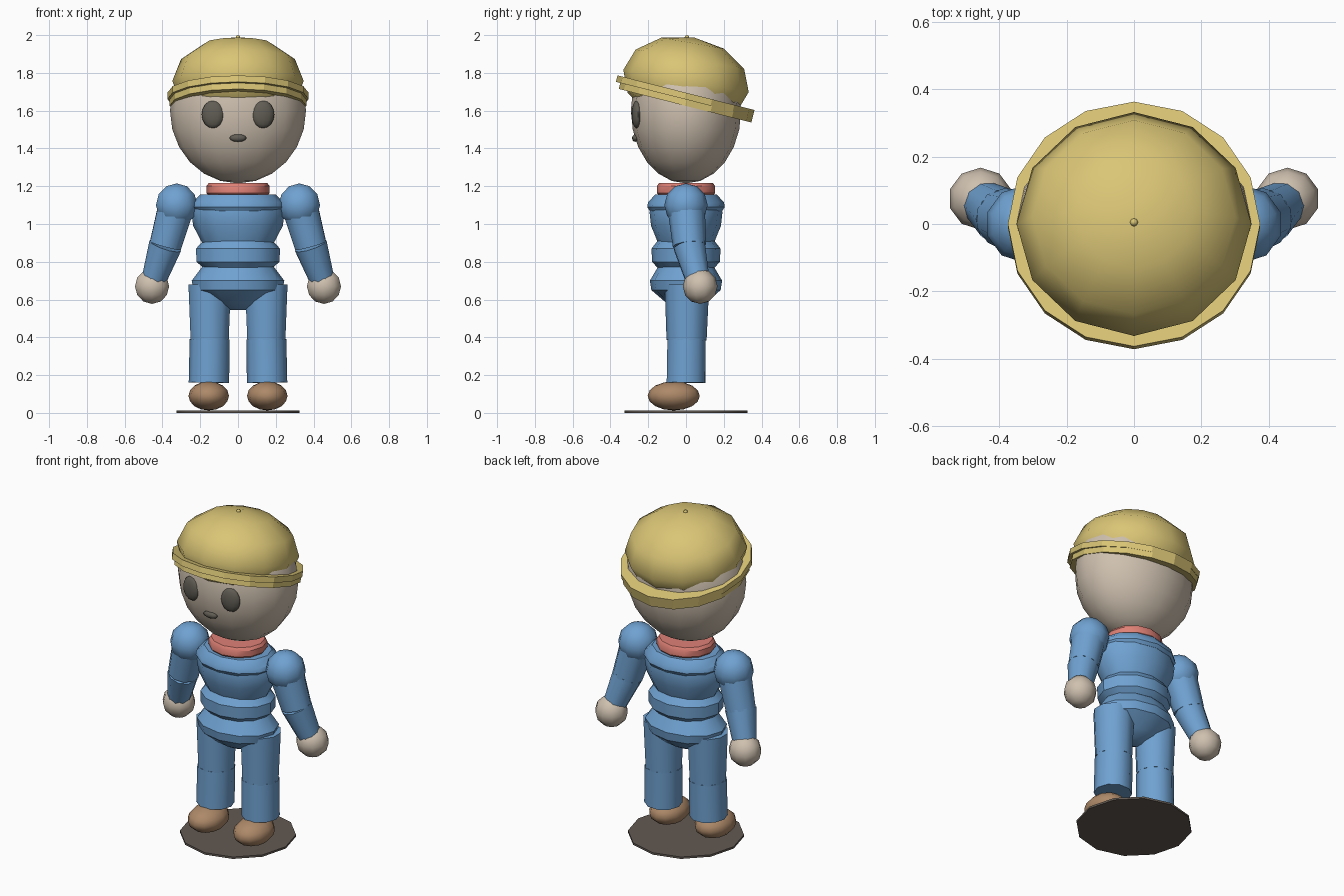
import bpy
import bmesh
import math
from mathutils import Vector, Matrix

default_cube = bpy.data.objects.get("Cube")
if default_cube:
    bpy.data.objects.remove(default_cube, do_unlink=True)


def make_material(name, rgb):
    mat = bpy.data.materials.new(name)
    mat.use_nodes = True
    color = (*rgb, 1.0)
    mat.diffuse_color = color
    bsdf = mat.node_tree.nodes["Principled BSDF"]
    bsdf.inputs["Base Color"].default_value = color
    bsdf.inputs["Roughness"].default_value = 0.8
    return mat


blue = make_material("blue cloth", (0.16, 0.36, 0.64))
yellow = make_material("yellow hat", (0.70, 0.56, 0.18))
skin = make_material("pale skin", (0.62, 0.53, 0.43))
dark = make_material("dark features", (0.12, 0.11, 0.09))
coral = make_material("coral collar", (0.74, 0.22, 0.18))
brown = make_material("brown shoes", (0.42, 0.25, 0.14))
stone = make_material("dark base", (0.12, 0.10, 0.085))


def finish(name, bm, mat, matrix, angle=40):
    bmesh.ops.transform(bm, matrix=matrix, verts=bm.verts)
    bmesh.ops.recalc_face_normals(bm, faces=bm.faces)
    mesh = bpy.data.meshes.new(name)
    bm.to_mesh(mesh)
    bm.free()
    mesh.materials.append(mat)
    obj = bpy.data.objects.new(name, mesh)
    bpy.context.collection.objects.link(obj)
    bpy.ops.object.select_all(action="DESELECT")
    obj.select_set(True)
    bpy.context.view_layer.objects.active = obj
    bpy.ops.object.shade_smooth_by_angle(angle=math.radians(angle))
    return obj


def ellipsoid(name, center, radii, mat, segments=10, rings=6, rotation=None):
    bm = bmesh.new()
    bmesh.ops.create_uvsphere(bm, u_segments=segments, v_segments=rings, radius=1)
    matrix = Matrix.Translation(center) @ (rotation or Matrix()) @ Matrix.Diagonal((*radii, 1))
    return finish(name, bm, mat, matrix, 60)


def tube(name, start, end, r_start, r_end, mat, segments=10):
    """Tapered cylinder between two points."""
    start, end = Vector(start), Vector(end)
    axis = end - start
    bm = bmesh.new()
    bmesh.ops.create_cone(bm, cap_ends=True, segments=segments,
                          radius1=r_start, radius2=r_end, depth=axis.length)
    turn = axis.to_track_quat("Z", "Y").to_matrix().to_4x4()
    return finish(name, bm, mat, Matrix.Translation((start + end) / 2) @ turn, 50)


def lathe(name, profile, depth_ratio, mat, segments=12, matrix=None, angle=35):
    """Stack elliptical rings given as (half width, height)."""
    bm = bmesh.new()
    loops = []
    for radius, z in profile:
        ring = []
        for i in range(segments):
            a = math.tau * i / segments
            ring.append(bm.verts.new((radius * math.cos(a), radius * depth_ratio * math.sin(a), z)))
        loops.append(ring)
    for low, high in zip(loops, loops[1:]):
        for i in range(segments):
            j = (i + 1) % segments
            bm.faces.new((low[i], low[j], high[j], high[i]))
    bm.faces.new(loops[0][::-1])
    bm.faces.new(loops[-1])
    return finish(name, bm, mat, matrix or Matrix(), angle)


# Ground disc
lathe("base", [(0.325, 0), (0.325, 0.012)], 1, stone)

# Torso, from hips to collar
lathe("pelvis", [(0.05, 0.545), (0.13, 0.58), (0.235, 0.65), (0.245, 0.70), (0.185, 0.78)], 0.78, blue)
lathe("abdomen", [(0.185, 0.77), (0.22, 0.80), (0.222, 0.87), (0.185, 0.91)], 0.82, blue)
lathe("chest", [(0.19, 0.90), (0.237, 0.99), (0.247, 1.06), (0.24, 1.10)], 0.78, blue)
lathe("shoulder_yoke", [(0.235, 1.07), (0.25, 1.09), (0.245, 1.115), (0.2, 1.155)], 0.82, blue)
lathe("collar", [(0.155, 1.15), (0.168, 1.165), (0.168, 1.2), (0.155, 1.217)], 0.92, coral)

# Limbs, mirrored
for side, s in (("left", 1), ("right", -1)):
    shoulder = (0.325 * s, 0, 1.1)
    elbow = (0.385 * s, 0.018, 0.885)
    wrist = (0.445 * s, 0.062, 0.705)
    ellipsoid(f"{side}_shoulder", shoulder, (0.115, 0.115, 0.115), blue)
    tube(f"{side}_upper_arm", shoulder, elbow, 0.1, 0.088, blue)
    tube(f"{side}_forearm", elbow, wrist, 0.088, 0.066, blue)
    ellipsoid(f"{side}_hand", (0.455 * s, 0.075, 0.67), (0.095, 0.092, 0.093), skin)
    tube(f"{side}_thigh", (0.15 * s, 0.005, 0.68), (0.15 * s, 0.003, 0.385), 0.118, 0.106, blue)
    tube(f"{side}_shin", (0.15 * s, 0.003, 0.39), (0.154 * s, 0, 0.16), 0.106, 0.107, blue)
    ellipsoid(f"{side}_shoe", (0.155 * s, -0.065, 0.09), (0.107, 0.138, 0.077), brown, 12, 8)
    ellipsoid(f"{side}_eye", (0.133 * s, -0.262, 1.58), (0.06, 0.025, 0.073), dark, 12, 8,
              Matrix.Rotation(0.15 * s, 4, "Z"))

# Head and mouth
ellipsoid("head", (0, 0, 1.6), (0.36, 0.292, 0.385), skin, 16, 12)
ellipsoid("mouth", (0, -0.268, 1.455), (0.047, 0.018, 0.02), dark)

# Hat, tipped back
ellipsoid("hat_dome", (0, 0, 1.757), (0.348, 0.337, 0.235), yellow, 12, 6,
          Matrix.Rotation(math.radians(-10), 4, "X"))
tilt = Matrix.Translation((0, 0, 1.695)) @ Matrix.Rotation(math.radians(-14.2), 4, "X")
lathe("hat_brim", [(0.374, -0.035), (0.374, 0)], 1, yellow, 16, tilt, 20)
lathe("hat_band", [(0.362, -0.068), (0.362, -0.03)], 1, yellow, 16,
      tilt @ Matrix.Translation((0, 0.012, 0)), 20)
ellipsoid("hat_button", (0, 0.005, 1.988), (0.012, 0.012, 0.012), yellow, 8, 6)
